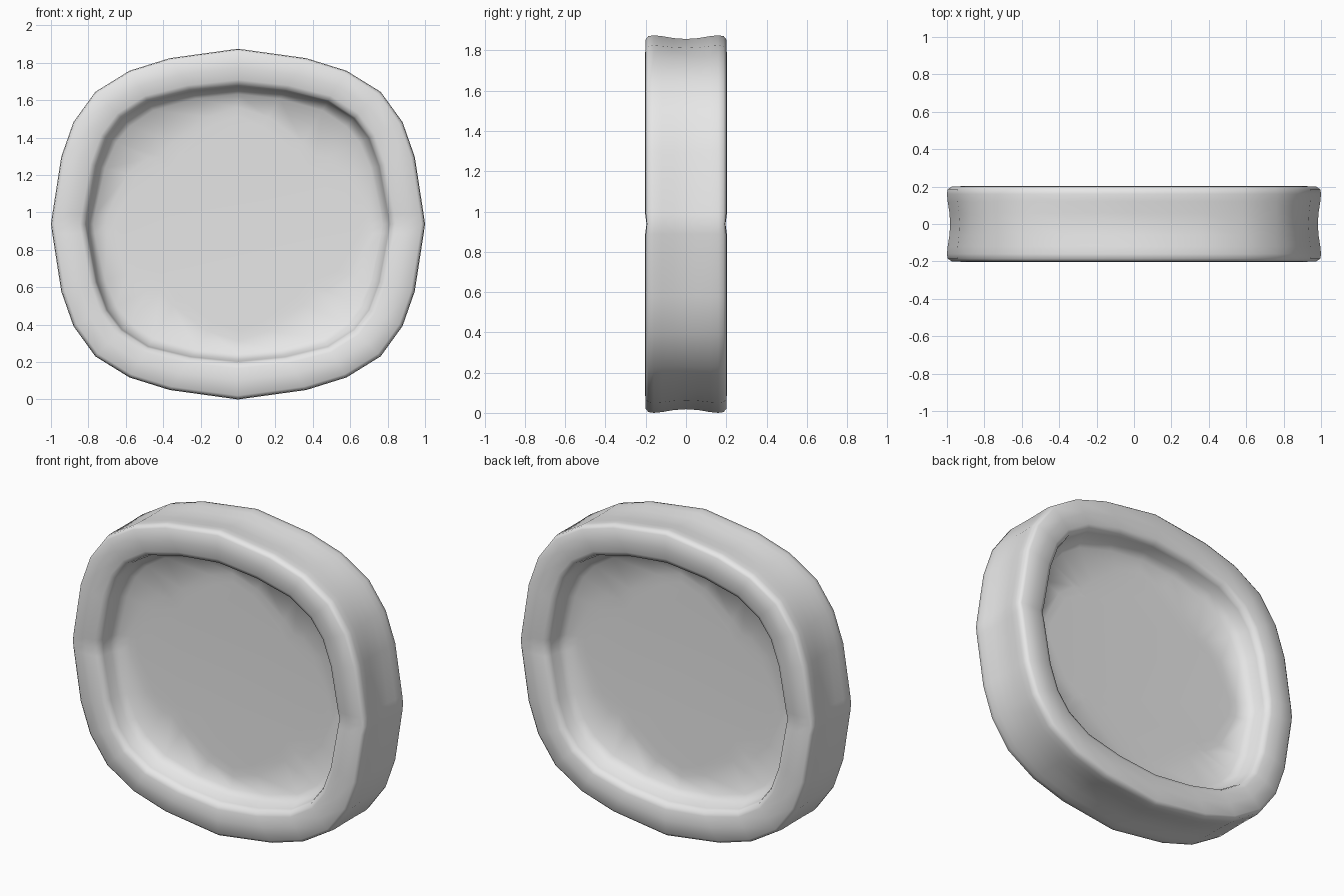
import bpy, bmesh
from mathutils import Vector

cube = bpy.data.objects.get("Cube")
if cube:
    bpy.data.objects.remove(cube, do_unlink=True)

# One plain grey for the whole body
grey = bpy.data.materials.new("plain grey")
grey.use_nodes = True
colour = (0.8, 0.8, 0.8, 1)
grey.diffuse_color = colour
grey.node_tree.nodes["Principled BSDF"].inputs["Base Color"].default_value = colour

CENTRE_Z = 0.9375

# Quarter outlines of the rim, running from the top round to the side
outer_quarter = [(0, .9375), (.365, .887), (.58, .82), (.763, .707),
                 (.88, .545), (.945, .36), (.993, .05), (1, 0)]
inner_quarter = [(0, .735), (.25, .71), (.48, .655), (.62, .565),
                 (.70, .46), (.755, .31), (.803, .05), (.81, 0)]


def full_loop(quarter):
    """Mirror a quarter outline into a closed loop."""
    half = quarter + [(x, -z) for x, z in quarter[-2::-1]]
    return [Vector(p) for p in half + [(-x, z) for x, z in half[-2:0:-1]]]


outer, inner = full_loop(outer_quarter), full_loop(inner_quarter)

# Cross-section: (blend from outer to inner outline, depth, corner shift, notch)
section = [
    (.09, 0, -.085, 0), (.07, .06, -.065, 0), (.02, .12, -.02, 0),
    (0, .16, 0, 0), (.02, .187, 0, .002), (.10, .2, 0, .006),
    (.5, .203, 0, .007), (.82, .199, 0, .007), (.95, .187, 0, .006),
    (1.0, .16, 0, .003), (1.06, .10, 0, 0), (1.2, .062, .1, 0),
    (1.55, .048, .9, 0), (1.8, .046, 1, 0),
]


def add_ring(bm, blend, depth, shift, notch, side):
    ring = []
    for o, i in zip(outer, inner):
        corner = (2 * abs(i.x * i.y) / i.length_squared) ** 3
        p = o.lerp(i, blend + shift * corner)
        dent = notch if abs(o.y) < .01 else 0
        ring.append(bm.verts.new((p.x, side * (depth - dent), p.y + CENTRE_Z)))
    return ring


# Loft the rings from the back floor over the outer wall to the front floor
bm = bmesh.new()
rings = [add_ring(bm, *s, 1) for s in reversed(section)]
rings += [add_ring(bm, *s, -1) for s in section[1:]]
count = len(outer)
for a, b in zip(rings, rings[1:]):
    for k in range(count):
        n = (k + 1) % count
        bm.faces.new((a[k], a[n], b[n], b[k]))

# Flat floors of the two recesses
bm.faces.new(rings[0])
bm.faces.new(rings[-1])
bmesh.ops.recalc_face_normals(bm, faces=bm.faces[:])
for f in bm.faces:
    f.smooth = True

mesh = bpy.data.meshes.new("recessed_body")
bm.to_mesh(mesh)
bm.free()
mesh.materials.append(grey)
body = bpy.data.objects.new("recessed_body", mesh)
bpy.context.collection.objects.link(body)
